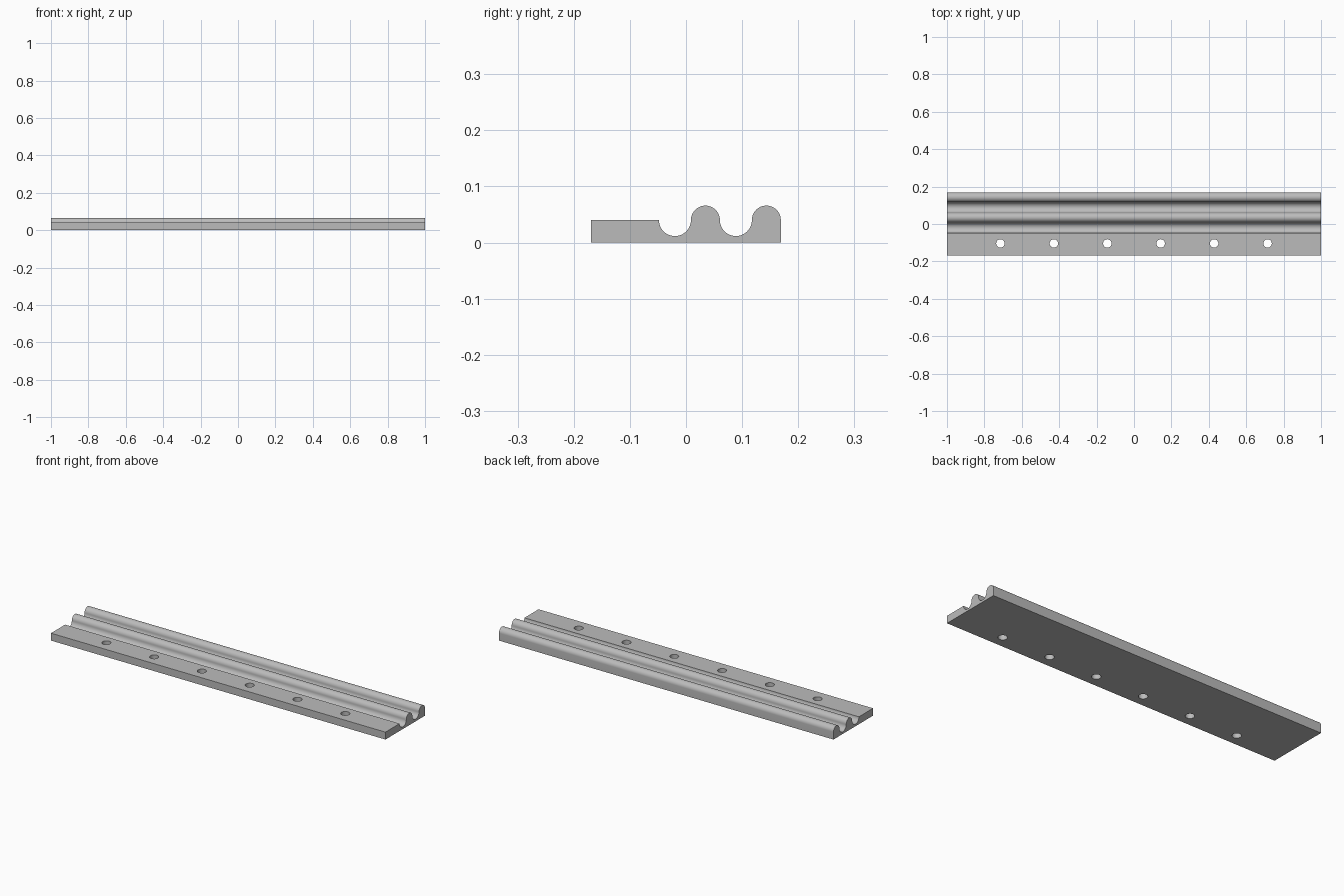
import bpy
import bmesh
from math import cos, sin, pi, radians

default = bpy.data.objects.get("Cube")
if default:
    bpy.data.objects.remove(default, do_unlink=True)

LENGTH, HALF_DEPTH, PLATE_TOP = 2.0, 0.169, 0.04
GROOVE_R, RIDGE_R = 0.0285, 0.0258
HOLE_R, HOLE_Y, HOLES = 0.0225, -0.104, 6
STEPS = 24

grey = bpy.data.materials.new("plain grey")
grey.use_nodes = True
colour = (0.5, 0.5, 0.5, 1)
grey.diffuse_color = colour
grey.node_tree.nodes["Principled BSDF"].inputs["Base Color"].default_value = colour


def make_object(name, bm):
    bmesh.ops.recalc_face_normals(bm, faces=bm.faces)
    mesh = bpy.data.meshes.new(name)
    bm.to_mesh(mesh)
    bm.free()
    mesh.materials.append(grey)
    obj = bpy.data.objects.new(name, mesh)
    bpy.context.collection.objects.link(obj)
    return obj


# Cross-section: flat flange, then alternating round grooves and ridges
y = HALF_DEPTH - 4 * (GROOVE_R + RIDGE_R)
profile = [(-HALF_DEPTH, 0), (-HALF_DEPTH, PLATE_TOP), (y, PLATE_TOP)]
for radius, side in [(GROOVE_R, -1), (RIDGE_R, 1)] * 2:
    for i in range(1, STEPS + 1):
        a = pi * i / STEPS
        profile.append((y + radius * (1 - cos(a)), PLATE_TOP + side * radius * sin(a)))
    y += 2 * radius
profile.append((HALF_DEPTH, 0))

# Extrude the cross-section along the rail
bm = bmesh.new()
end = bm.faces.new([bm.verts.new((-LENGTH / 2, py, pz)) for py, pz in profile])
extruded = bmesh.ops.extrude_face_region(bm, geom=[end], use_keep_orig=True)
moved = [g for g in extruded["geom"] if isinstance(g, bmesh.types.BMVert)]
bmesh.ops.translate(bm, verts=moved, vec=(LENGTH, 0, 0))
rail = make_object("ridged_rail", bm)

# Row of through holes in the flange
bm = bmesh.new()
for i in range(HOLES):
    made = bmesh.ops.create_cone(bm, cap_ends=True, segments=32, radius1=HOLE_R,
                                 radius2=HOLE_R, depth=0.2)
    x = (i - (HOLES - 1) / 2) * LENGTH / (HOLES + 1)
    bmesh.ops.translate(bm, verts=made["verts"], vec=(x, HOLE_Y, 0))
cutter = make_object("hole_cutter", bm)
cutter.hide_render = True

cut = rail.modifiers.new("holes", 'BOOLEAN')
cut.operation = 'DIFFERENCE'
cut.solver = 'EXACT'
cut.object = cutter
bpy.ops.object.select_all(action='DESELECT')
rail.select_set(True)
bpy.context.view_layer.objects.active = rail
bpy.ops.object.modifier_apply(modifier=cut.name)
bpy.data.objects.remove(cutter, do_unlink=True)
bpy.ops.object.shade_smooth_by_angle(angle=radians(30))
